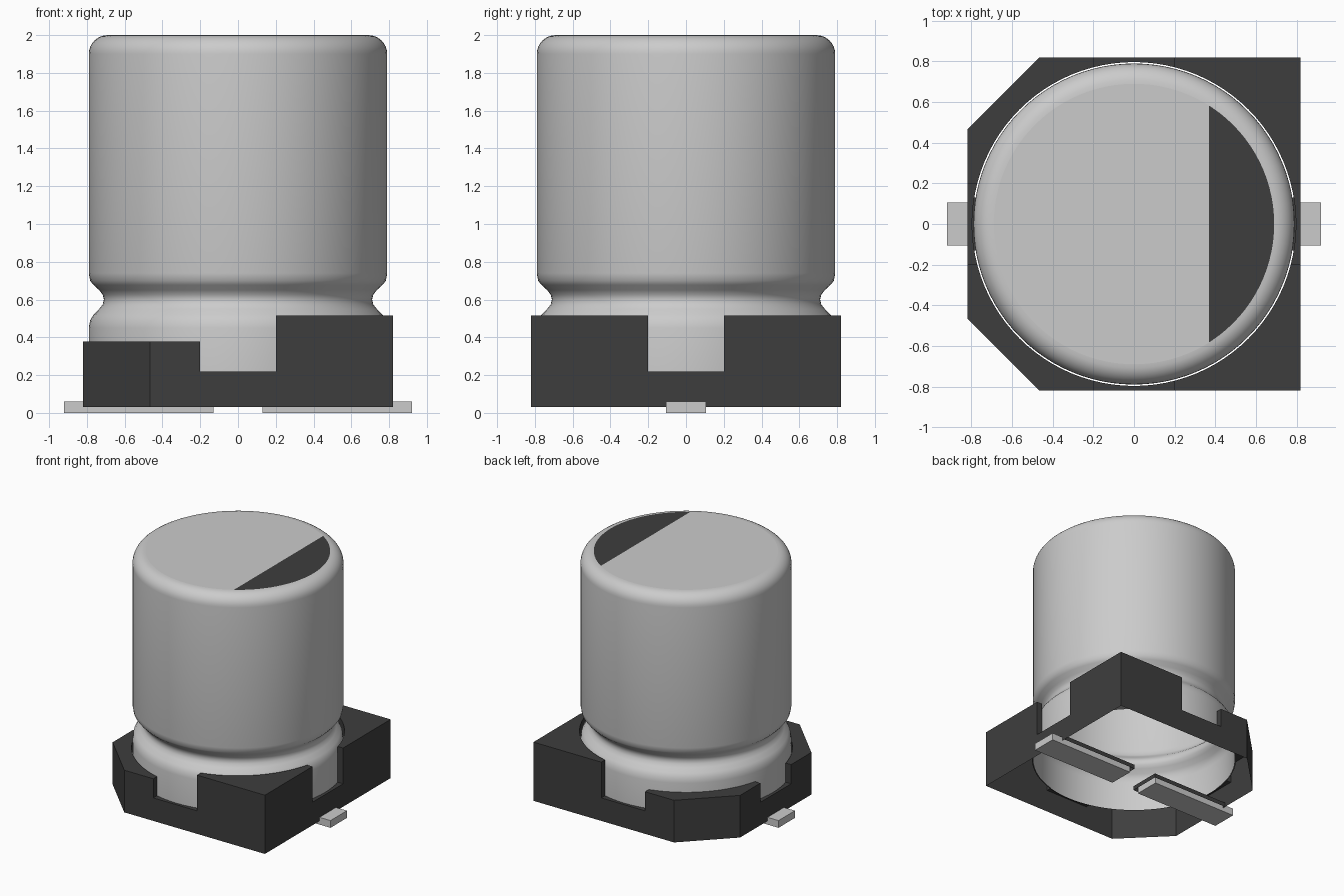
import bpy, bmesh, math
from mathutils import Matrix, Vector

cube = bpy.data.objects.get("Cube")
if cube:
    bpy.data.objects.remove(cube, do_unlink=True)


def material(name, value):
    m = bpy.data.materials.new(name)
    m.use_nodes = True
    colour = (value, value, value, 1)
    m.diffuse_color = colour
    m.node_tree.nodes["Principled BSDF"].inputs["Base Color"].default_value = colour
    return m


metal = material("light_metal", 0.6)
plastic = material("dark_plastic", 0.048)


def make_object(name, bm, *mats):
    mesh = bpy.data.meshes.new(name)
    bm.to_mesh(mesh)
    bm.free()
    for m in mats:
        mesh.materials.append(m)
    obj = bpy.data.objects.new(name, mesh)
    bpy.context.collection.objects.link(obj)
    return obj


def box(lo, hi):
    bm = bmesh.new()
    lo, hi = Vector(lo), Vector(hi)
    bmesh.ops.create_cube(bm, size=1, matrix=Matrix.Translation((lo + hi) / 2)
                          @ Matrix.Diagonal((*(hi - lo), 1)))
    return bm


# Can: open-bottomed turned shell with a rolled groove and rounded shoulder
R, TOP, FILLET, SIDES = 0.79, 2.0, 0.1, 96
profile = [(R, 0.21), (R, 0.45), (0.783, 0.49), (0.765, 0.52), (0.735, 0.55),
           (0.716, 0.575), (0.71, 0.6), (0.716, 0.625), (0.735, 0.65),
           (0.765, 0.677), (0.783, 0.7), (R, 0.74)]
for i in range(9):
    a = math.pi / 2 * i / 8
    profile.append((R - FILLET + FILLET * math.cos(a), TOP - FILLET + FILLET * math.sin(a)))

bm = bmesh.new()
rings = []
for r, z in profile:
    rings.append([bm.verts.new((r * math.cos(2 * math.pi * k / SIDES),
                                r * math.sin(2 * math.pi * k / SIDES), z))
                  for k in range(SIDES)])
for low, high in zip(rings, rings[1:]):
    for k in range(SIDES):
        n = (k + 1) % SIDES
        bm.faces.new((low[k], low[n], high[n], high[k])).smooth = True
cap = bm.faces.new(rings[-1])
# Polarity mark: split the flat cap and darken one segment
bmesh.ops.bisect_plane(bm, geom=[cap, *cap.edges, *cap.verts],
                       plane_co=(0.37, 0, 0), plane_no=(1, 0, 0))
for f in bm.faces:
    if not f.smooth and f.calc_center_median().x > 0.37:
        f.material_index = 1
make_object("can", bm, metal, plastic)

# Base: square block with two chamfered corners
H, C, BOTTOM = 0.82, 0.465, 0.03
outline = [(H, -H), (H, H), (-C, H), (-H, C), (-H, -C), (-C, -H)]
bm = bmesh.new()
floor = bm.faces.new([bm.verts.new((x, y, BOTTOM)) for x, y in outline])
ext = bmesh.ops.extrude_face_region(bm, geom=[floor])
bmesh.ops.translate(bm, vec=(0, 0, 0.485),
                    verts=[v for v in ext["geom"] if isinstance(v, bmesh.types.BMVert)])
bmesh.ops.recalc_face_normals(bm, faces=bm.faces)
base = make_object("base", bm, plastic)

# Cutters: round pocket, lower half on the chamfered side, two crossing notches
pocket = bmesh.new()
bmesh.ops.create_cone(pocket, cap_ends=True, segments=SIDES, radius1=0.797, radius2=0.797,
                      depth=1, matrix=Matrix.Translation((0, 0, 0.71)))
cutters = [make_object("pocket_cutter", pocket, plastic),
           make_object("step_cutter", box((-1, -1, 0.378), (0, 1, 1)), plastic),
           make_object("notch_cutter_x", box((-1, -0.2, 0.22), (1, 0.2, 1.1)), plastic),
           make_object("notch_cutter_y", box((-0.2, -1, 0.22), (0.2, 1, 1.1)), plastic)]
for c in cutters:
    c.hide_render = True
    mod = base.modifiers.new(c.name, "BOOLEAN")
    mod.operation, mod.solver, mod.object = "DIFFERENCE", "EXACT", c
deps = bpy.context.evaluated_depsgraph_get()
cut_mesh = bpy.data.meshes.new_from_object(base.evaluated_get(deps))
base.modifiers.clear()
base.data = cut_mesh
for c in cutters:
    bpy.data.objects.remove(c, do_unlink=True)

# Open the underside and the pocket floor
bm = bmesh.new()
bm.from_mesh(cut_mesh)
bmesh.ops.delete(bm, context="FACES", geom=[
    f for f in bm.faces
    if abs(f.normal.z) > 0.9 and f.calc_center_median().z < 0.215])
bm.to_mesh(cut_mesh)
bm.free()

# Leads, each in a shallow open slot
for side, s in (("left", 1), ("right", -1)):
    x0, x1 = sorted((s * 0.13, s * 0.92))
    make_object(side + "_lead", box((x0, -0.107, 0), (x1, 0.107, 0.06)), metal)
    x0, x1 = sorted((s * 0.105, s * 0.819))
    slot = box((x0, -0.13, BOTTOM), (x1, 0.13, 0.066))
    bmesh.ops.delete(slot, context="FACES", geom=[
        f for f in slot.faces if f.normal.z < -0.9 or f.normal.x * s > 0.9])
    make_object(side + "_lead_slot", slot, plastic)
